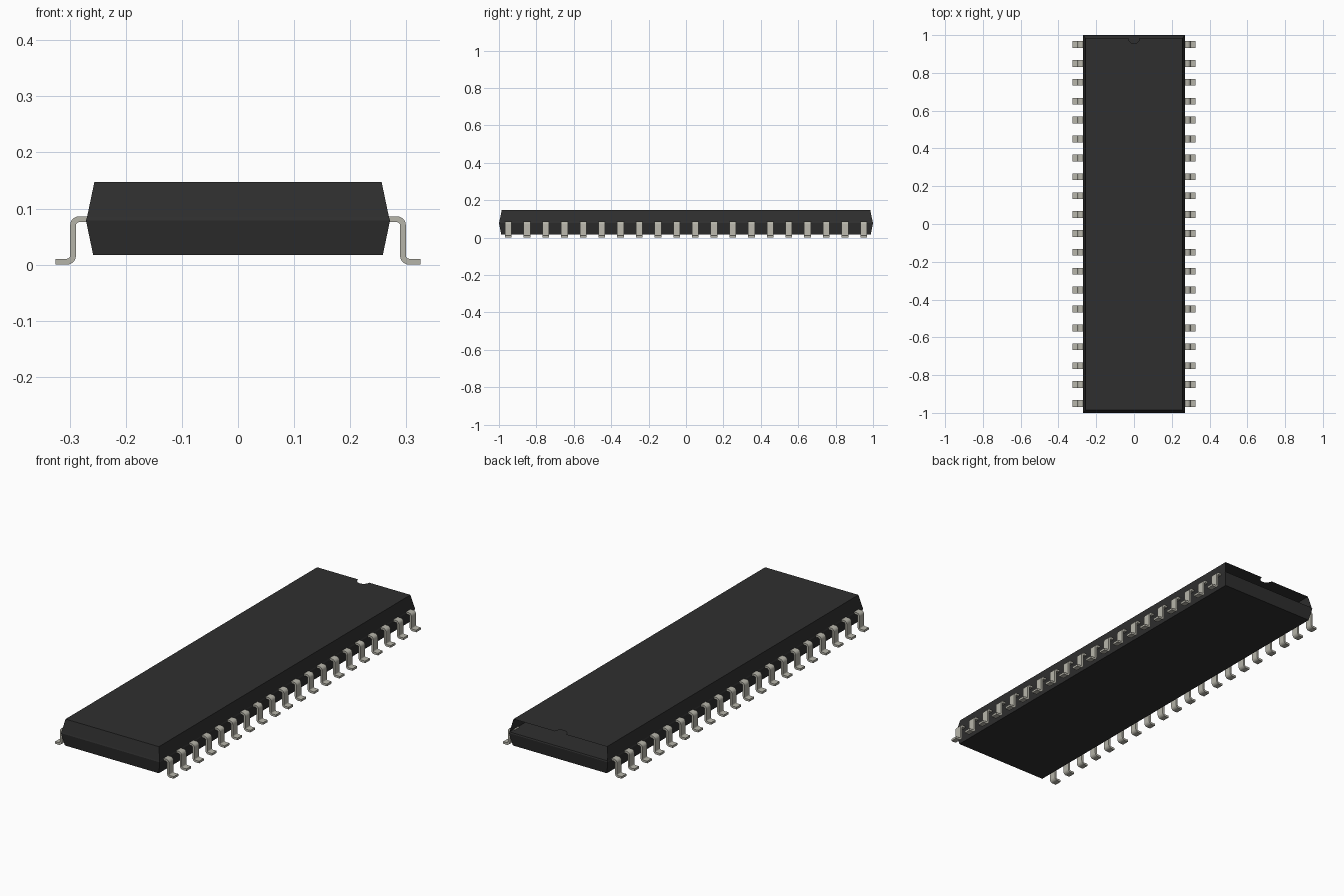
import bpy, bmesh, math
from mathutils import Vector

cube = bpy.data.objects.get("Cube")
if cube:
    bpy.data.objects.remove(cube, do_unlink=True)


def material(name, rgb):
    m = bpy.data.materials.new(name)
    m.use_nodes = True
    m.diffuse_color = (*rgb, 1)
    b = next(n for n in m.node_tree.nodes if n.type == 'BSDF_PRINCIPLED')
    b.inputs["Base Color"].default_value = (*rgb, 1)
    b.inputs["Roughness"].default_value = 0.6
    return m


black = material("black plastic", (0.028, 0.028, 0.028))
metal = material("dull tin", (0.47, 0.46, 0.40))


def finish(name, bm, mat):
    mesh = bpy.data.meshes.new(name)
    bm.to_mesh(mesh)
    bm.free()
    mesh.materials.append(mat)
    ob = bpy.data.objects.new(name, mesh)
    bpy.context.collection.objects.link(ob)
    return ob


def ring(bm, hx, hy, z):
    return [bm.verts.new((sx * hx, sy * hy, z))
            for sx, sy in ((-1, -1), (1, -1), (1, 1), (-1, 1))]


SEAM, TOP = 0.085, 0.147

# Lower body: tapered block with a narrow vertical band at the seam
bm = bmesh.new()
rings = [ring(bm, 0.258, 0.988, 0.017), ring(bm, 0.271, 1.0, 0.079),
         ring(bm, 0.269, 0.998, SEAM)]
bm.faces.new(rings[0][::-1])
bm.faces.new(rings[-1])
for a, b in zip(rings, rings[1:]):
    for i in range(4):
        j = (i + 1) % 4
        bm.faces.new((a[i], a[j], b[j], b[i]))
finish("lower_body", bm, black)

# Upper shell: front and side walls, open at the back, lid with a round notch
bm = bmesh.new()
a = ring(bm, 0.269, 0.998, SEAM)
b = ring(bm, 0.256, 0.985, TOP)
for i, j in ((0, 1), (1, 2), (3, 0)):
    bm.faces.new((a[i], a[j], b[j], b[i]))
steps, radius = 12, 0.03
notch = [bm.verts.new((radius * math.cos(math.pi * k / steps),
                       0.985 - radius * math.sin(math.pi * k / steps), TOP))
         for k in range(steps + 1)]
bm.faces.new(b[:3] + notch + b[3:])
finish("upper_shell", bm, black)


# Pins: bent strip along a centre line, repeated and mirrored
def arc(cx, cz, r, start, end, n=5):
    return [Vector((cx + r * math.cos(math.radians(start + (end - start) * k / n)),
                    cz + r * math.sin(math.radians(start + (end - start) * k / n))))
            for k in range(n + 1)]


R, T, W = 0.011, 0.0105, 0.036
HIGH, LOW, LEG = 0.081, T / 2, 0.294
path = ([Vector((0.26, HIGH))]
        + arc(LEG - R, HIGH - R, R, 90, 0)
        + arc(LEG + R, LOW + R, R, 180, 270)
        + [Vector((0.325, LOW))])

bm = bmesh.new()
sections = []
for i, p in enumerate(path):
    d = (path[min(i + 1, len(path) - 1)] - path[max(i - 1, 0)]).normalized()
    if i in (1, 6, 7, len(path) - 2):
        d = Vector((1, 0)) if i in (1, len(path) - 2) else Vector((0, -1))
    n = Vector((-d.y, d.x)) * T / 2
    sections.append([bm.verts.new((q.x, -0.95 + s * W / 2, q.y))
                     for q, s in ((p + n, -1), (p + n, 1), (p - n, 1), (p - n, -1))])
for s, t in zip(sections, sections[1:]):
    for i in range(4):
        j = (i + 1) % 4
        bm.faces.new((s[i], s[j], t[j], t[i]))
bm.faces.new(sections[0][::-1])
bm.faces.new(sections[-1])
bmesh.ops.recalc_face_normals(bm, faces=bm.faces[:])
pins = finish("pins", bm, metal)

row = pins.modifiers.new("row", 'ARRAY')
row.count = 20
row.use_relative_offset = False
row.use_constant_offset = True
row.constant_offset_displace = (0, 0.1, 0)
pins.modifiers.new("both_sides", 'MIRROR').use_axis[0] = True

# Smooth the pin bends, keep the strip edges sharp
bpy.ops.object.select_all(action='DESELECT')
pins.select_set(True)
bpy.context.view_layer.objects.active = pins
bpy.ops.object.shade_smooth_by_angle(angle=math.radians(35))
